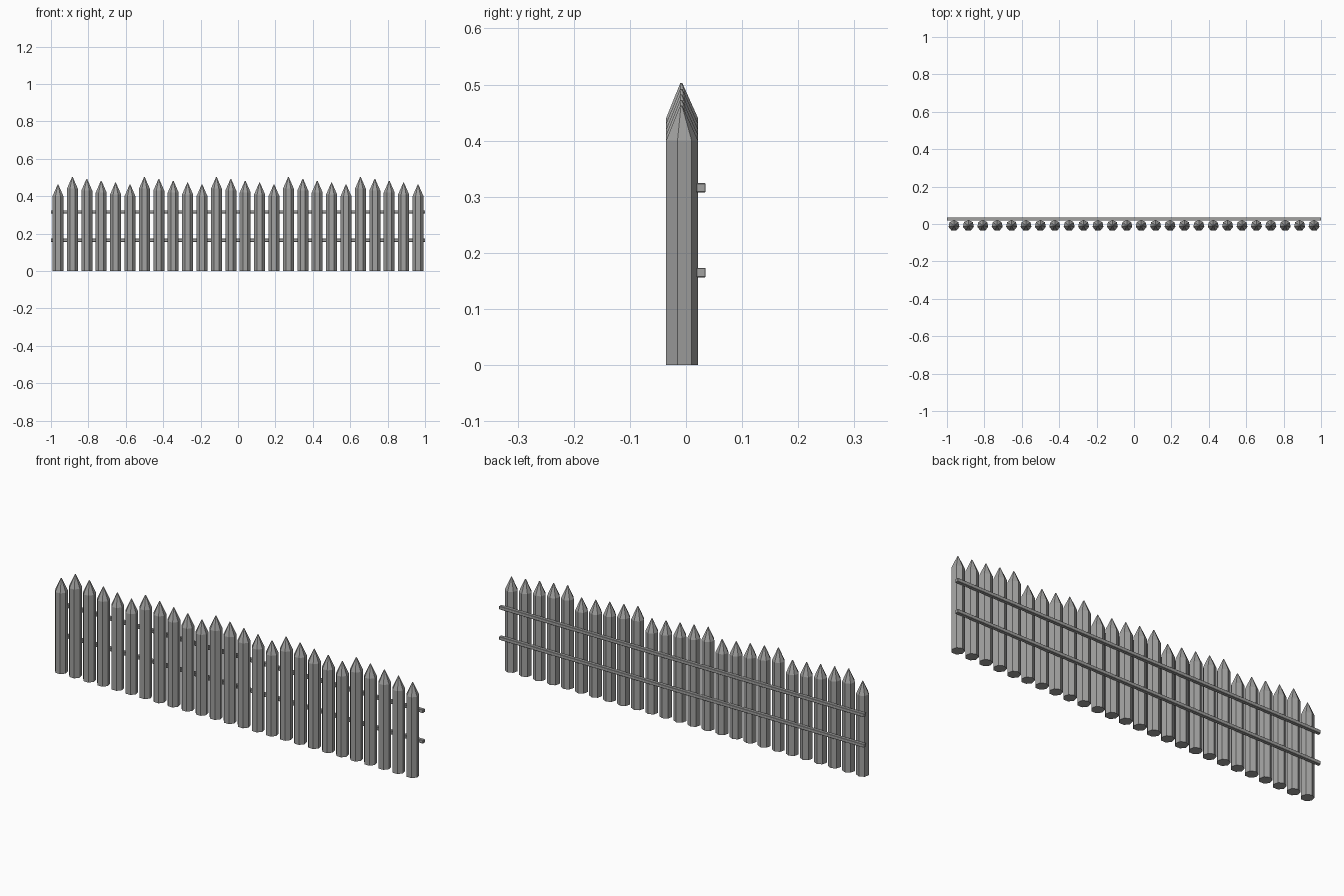
import bpy

if "Cube" in bpy.data.objects:
    bpy.data.objects.remove(bpy.data.objects["Cube"])

POSTS = 26
SPACING = 0.077
RADIUS = 0.03
TIP_HEIGHT = 0.0625
POST_Y = -0.0085

grey = bpy.data.materials.new("weathered_grey")
grey.diffuse_color = (0.36, 0.36, 0.355, 1)
grey.use_nodes = True
grey.node_tree.nodes["Principled BSDF"].inputs["Base Color"].default_value = grey.diffuse_color


def seven_sided(name, x, z0, z1, top_radius, cap):
    """Seven-sided post section with a corner facing the rails."""
    bpy.ops.mesh.primitive_cone_add(
        vertices=7, radius1=RADIUS, radius2=top_radius, depth=z1 - z0,
        end_fill_type=cap, location=(x, POST_Y, (z0 + z1) / 2))
    obj = bpy.context.object
    obj.name = name
    obj.data.materials.append(grey)
    return obj


# Pointed posts, heights stepping down in groups of five
for i in range(POSTS):
    x = (i - (POSTS - 1) / 2) * SPACING
    shoulder = 0.40 + 0.01 * (-i % 5)
    shaft = seven_sided(f"post_{i + 1}", x, 0, shoulder, RADIUS, 'NGON')
    tip = seven_sided(f"post_tip_{i + 1}", x, shoulder, shoulder + TIP_HEIGHT,
                      0.002, 'NGON')

# Two square rails with slightly eased edges along the back
for name, z in (("lower_rail", 0.165), ("upper_rail", 0.316)):
    bpy.ops.mesh.primitive_cube_add(size=1, location=(0, 0.0265, z))
    rail = bpy.context.object
    rail.name = name
    rail.scale = (2.0, 0.017, 0.017)
    bpy.ops.object.transform_apply(location=False, rotation=False, scale=True)
    rail.data.materials.append(grey)
    bevel = rail.modifiers.new("eased_edges", 'BEVEL')
    bevel.width = 0.0015
    bevel.segments = 1
